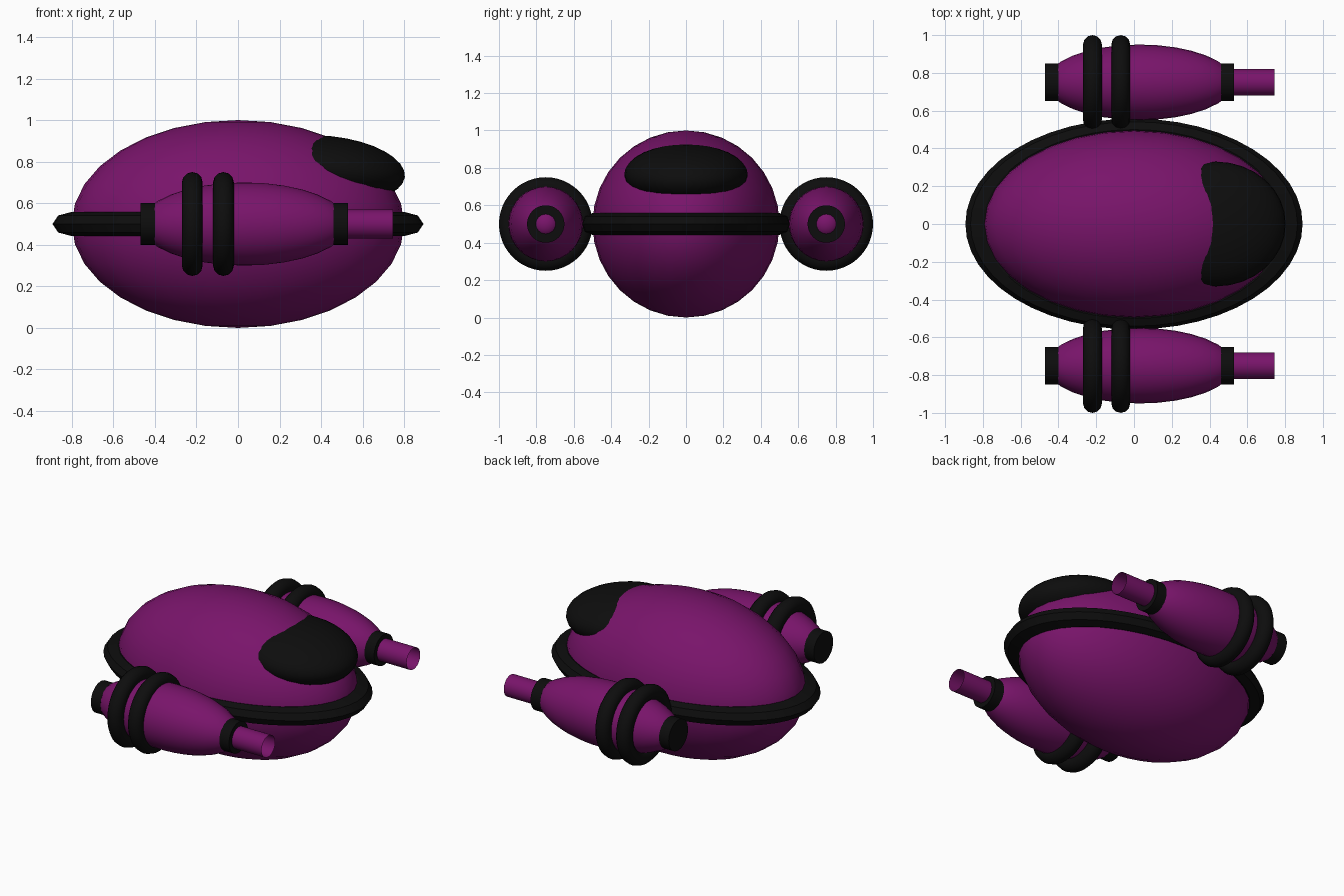
import bpy
from math import pi, radians

if "Cube" in bpy.data.objects:
    bpy.data.objects.remove(bpy.data.objects["Cube"])


def material(name, rgb):
    m = bpy.data.materials.new(name)
    m.diffuse_color = (*rgb, 1)
    m.use_nodes = True
    m.node_tree.nodes["Principled BSDF"].inputs["Base Color"].default_value = m.diffuse_color
    return m


PURPLE = material("purple_paint", (0.19, 0.007, 0.145))
BLACK = material("black_trim", (0.004, 0.004, 0.004))
ALONG_X = (0, pi / 2, 0)


def finish(name, mat, scale=(1, 1, 1)):
    ob = bpy.context.object
    ob.name = name
    ob.scale = scale
    ob.data.materials.append(mat)
    bpy.ops.object.shade_smooth_by_angle(angle=radians(40))
    return ob


def ellipsoid(name, mat, loc, radii, rot=(0, 0, 0)):
    bpy.ops.mesh.primitive_uv_sphere_add(segments=32, ring_count=16, radius=1,
                                         location=loc, rotation=rot)
    return finish(name, mat, radii)


def ring(name, mat, loc, major, minor, rot=(0, 0, 0), scale=(1, 1, 1), sides=12):
    bpy.ops.mesh.primitive_torus_add(major_segments=48, minor_segments=sides,
                                     major_radius=major, minor_radius=minor,
                                     location=loc, rotation=rot)
    return finish(name, mat, scale)


def tube(name, mat, x0, x1, y, radius, fill):
    bpy.ops.mesh.primitive_cylinder_add(vertices=32, radius=radius, depth=x1 - x0,
                                        end_fill_type=fill,
                                        location=((x0 + x1) / 2, y, 0.5), rotation=ALONG_X)
    return finish(name, mat)


# Hull with a stretched belt ring and a dark windscreen
ellipsoid("hull", PURPLE, (0, 0, 0.5), (0.8, 0.5, 0.5))
ring("hull_belt", BLACK, (0, 0, 0.5), 0.5, 0.058, scale=(1.6, 1, 1), sides=8)
ellipsoid("windscreen", BLACK, (0.435, 0, 0.765), (0.37, 0.33, 0.158), (0, radians(6), 0))

# Side pods: body, two bands, tail cap, nose collar and open barrel
for side, y in (("right", -0.75), ("left", 0.75)):
    ellipsoid(f"{side}_pod_body", PURPLE, (0.03, y, 0.5), (0.5, 0.2, 0.2))
    for i, x in enumerate((-0.22, -0.07)):
        ring(f"{side}_pod_band_{i + 1}", BLACK, (x, y, 0.5), 0.2, 0.05, ALONG_X)
    tube(f"{side}_pod_tail_cap", BLACK, -0.47, -0.40, y, 0.1, 'NGON')
    tube(f"{side}_pod_collar", BLACK, 0.46, 0.53, y, 0.1, 'NGON')
    tube(f"{side}_pod_barrel", PURPLE, 0.50, 0.745, y, 0.07, 'NOTHING')
    ellipsoid(f"{side}_barrel_core", PURPLE, (0.50, y, 0.5), (0.05, 0.066, 0.066))
